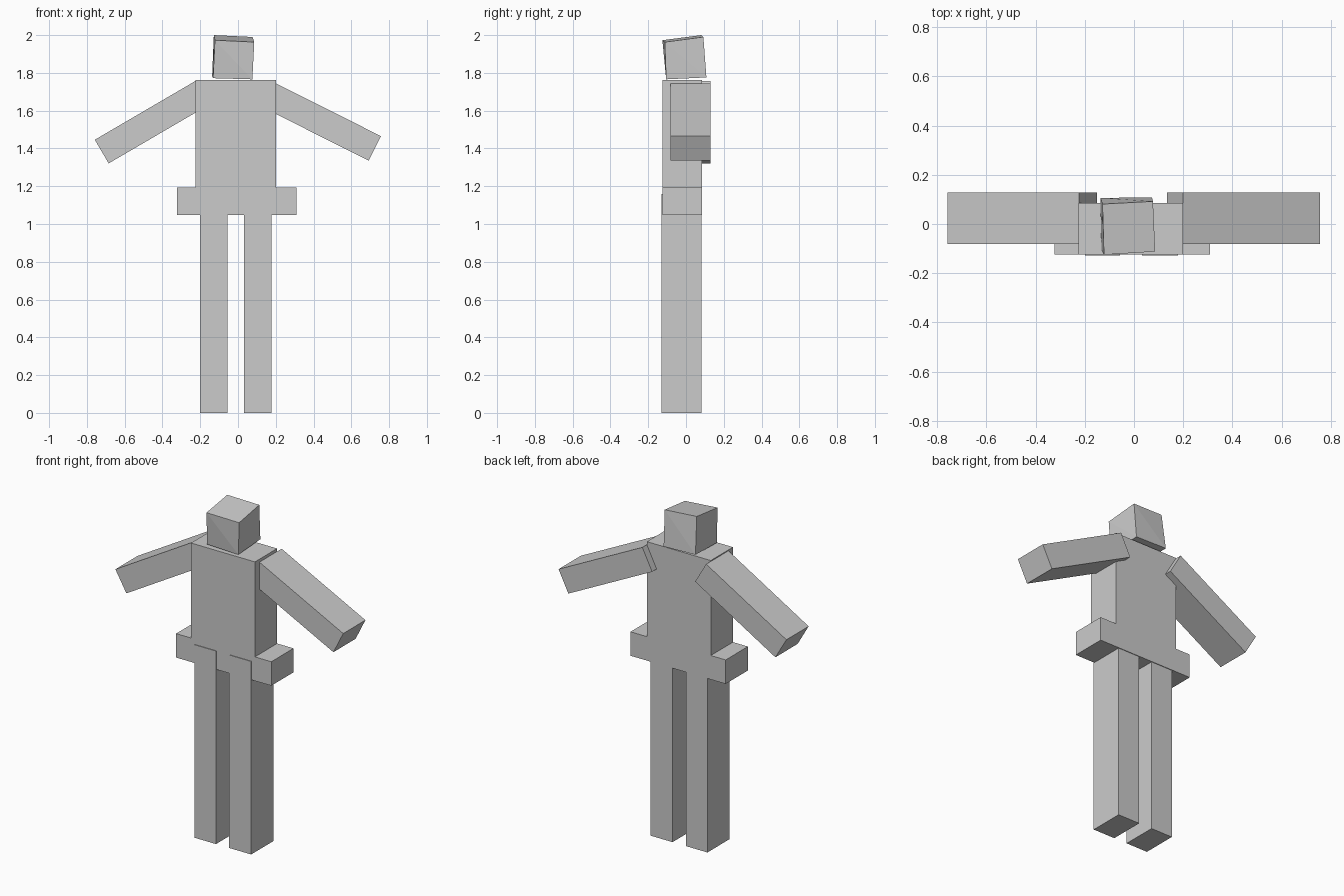
import bpy
import bmesh
from math import atan2
from mathutils import Vector, Matrix

default = bpy.data.objects.get("Cube")
if default:
    bpy.data.objects.remove(default, do_unlink=True)

# One plain grey for the whole figure
grey = bpy.data.materials.new("plain grey")
grey.use_nodes = True
colour = (0.6, 0.6, 0.6, 1)
grey.diffuse_color = colour
grey.node_tree.nodes["Principled BSDF"].inputs["Base Color"].default_value = colour


def add_object(name, bm):
    bmesh.ops.recalc_face_normals(bm, faces=bm.faces)
    mesh = bpy.data.meshes.new(name)
    bm.to_mesh(mesh)
    bm.free()
    mesh.materials.append(grey)
    obj = bpy.data.objects.new(name, mesh)
    bpy.context.collection.objects.link(obj)
    return obj


def box(name, x, y, z):
    """Box spanning the given ranges."""
    bm = bmesh.new()
    bmesh.ops.create_cube(bm, size=1)
    for v in bm.verts:
        v.co = [r[0] if c < 0 else r[1] for c, r in zip(v.co, (x, y, z))]
    return add_object(name, bm)


def arm(side, shoulder, tip, thickness):
    """Two box segments running along the arm's upper edge, in the xz plane."""
    start, end = Vector(shoulder), Vector(tip)
    run = end - start
    half = run.length / 2
    turn = Matrix.Rotation(-atan2(run.y, run.x), 4, "Y")
    # The thickness hangs below the upper edge on either side
    depth = (-thickness, 0) if run.x > 0 else (0, thickness)
    for i, part in enumerate(("upper_arm", "forearm")):
        obj = box(f"{side}_{part}", (i * half, (i + 1) * half), (-0.082, 0.129), depth)
        obj.data.transform(Matrix.Translation((start.x, 0, start.y)) @ turn)


# Torso and hips
body_y = (-0.125, 0.086)
box("torso", (-0.225, 0.2), body_y, (1.19, 1.763))
box("hips", (-0.324, 0.309), body_y, (1.048, 1.192))

# Legs, set slightly forward of the hips
for side, x in (("right", (-0.2, -0.056)), ("left", (0.032, 0.178))):
    box(f"{side}_leg", x, (-0.129, 0.082), (0, 1.16))

# Arms, spread at slightly different angles
arm("left", (0.2, 1.745), (0.757, 1.465), 0.145)
arm("right", (-0.224, 1.758), (-0.758, 1.446), 0.145)

# Head: a cube with nudged corners, keyed by corner signs
corners = {
    (-1, -1, -1): (-0.132, -0.105, 1.772),
    (1, -1, -1): (0.076, -0.105, 1.766),
    (-1, 1, -1): (-0.137, 0.106, 1.782),
    (1, 1, -1): (0.073, 0.108, 1.776),
    (-1, -1, 1): (-0.122, -0.125, 1.973),
    (1, -1, 1): (0.086, -0.112, 1.963),
    (-1, 1, 1): (-0.128, 0.081, 2.0),
    (1, 1, 1): (0.077, 0.092, 1.99),
}
bm = bmesh.new()
bmesh.ops.create_cube(bm, size=2)
for v in bm.verts:
    v.co = corners[tuple(round(c) for c in v.co)]
bmesh.ops.triangulate(bm, faces=bm.faces)
add_object("head", bm)
